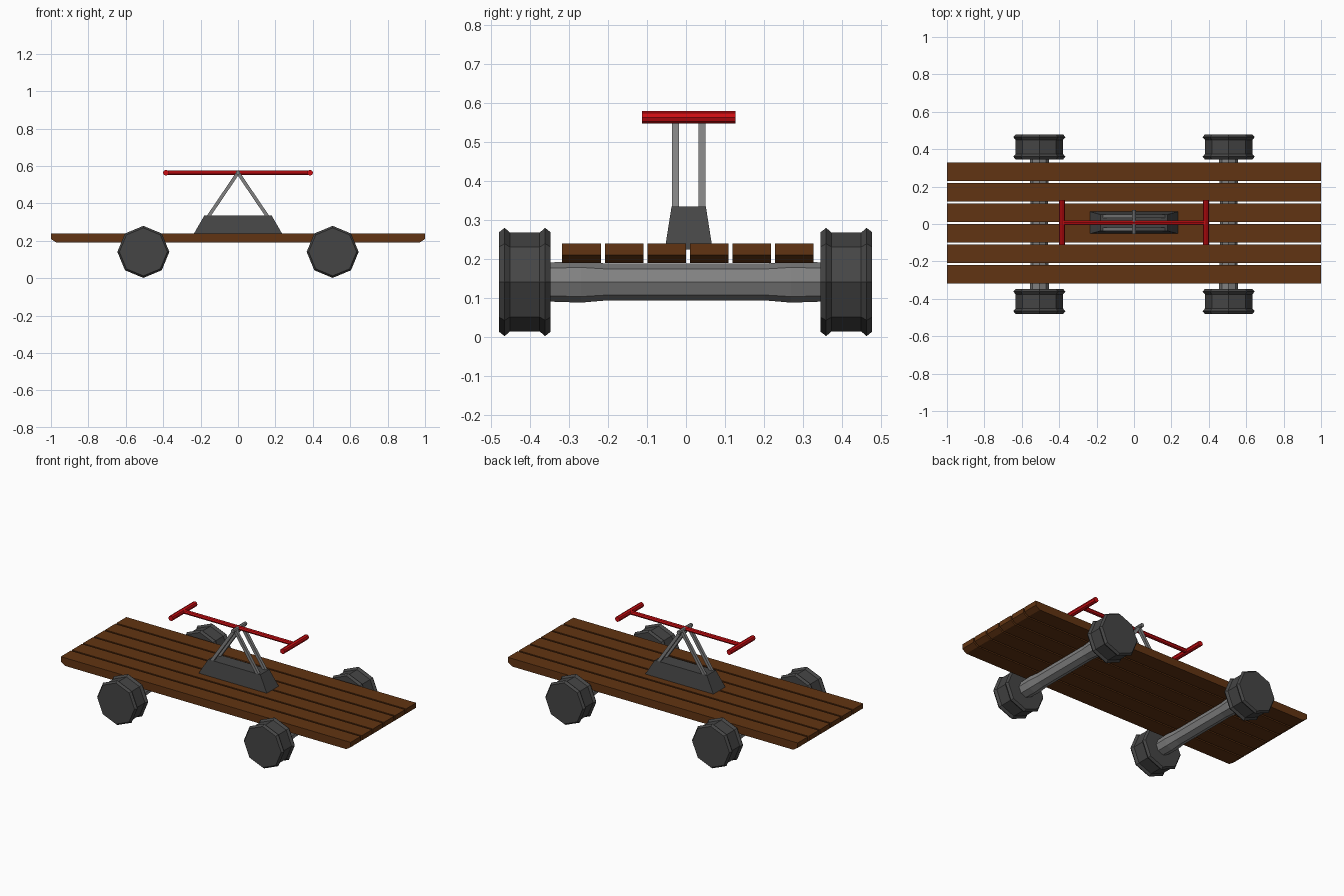
import bpy, bmesh, math
from mathutils import Vector

cube = bpy.data.objects.get("Cube")
if cube:
    bpy.data.objects.remove(cube, do_unlink=True)


def material(name, rgb):
    m = bpy.data.materials.new(name)
    m.use_nodes = True
    m.diffuse_color = (*rgb, 1)
    bsdf = next(n for n in m.node_tree.nodes if n.type == 'BSDF_PRINCIPLED')
    bsdf.inputs["Base Color"].default_value = (*rgb, 1)
    return m


WOOD = material("brown wood", (0.12, 0.034, 0.006))
DARK = material("dark iron", (0.06, 0.06, 0.06))
STEEL = material("grey steel", (0.22, 0.22, 0.22))
RED = material("red paint", (0.6, 0.004, 0.006))
MID_Y = 0.007


def loft(name, rings, mat):
    """Skin a closed solid through matching rings of points."""
    bm = bmesh.new()
    loops = [[bm.verts.new(p) for p in ring] for ring in rings]
    for a, b in zip(loops, loops[1:]):
        for i in range(len(a)):
            j = (i + 1) % len(a)
            bm.faces.new((a[i], a[j], b[j], b[i]))
    bm.faces.new(loops[0])
    bm.faces.new(loops[-1])
    bmesh.ops.recalc_face_normals(bm, faces=bm.faces)
    mesh = bpy.data.meshes.new(name)
    bm.to_mesh(mesh)
    bm.free()
    mesh.materials.append(mat)
    ob = bpy.data.objects.new(name, mesh)
    bpy.context.collection.objects.link(ob)
    return ob


def turned(name, x, z, profile, mat, sides=8):
    """Solid turned about a y axis; profile holds (y, radius)."""
    angles = [math.tau * i / sides for i in range(sides)]
    return loft(name, [[(x + r * math.sin(a), y, z + r * math.cos(a)) for a in angles]
                       for y, r in profile], mat)


def rod(name, start, end, radius, mat, sides=8, turn=0.0):
    """Straight bar with a regular cross-section."""
    start, end = Vector(start), Vector(end)
    along = (end - start).normalized()
    u = Vector((0, 1, 0)) if abs(along.y) < 0.9 else Vector((1, 0, 0))
    v = along.cross(u)
    ring = [radius * (math.cos(a) * u + math.sin(a) * v)
            for a in (math.tau * i / sides + turn for i in range(sides))]
    return loft(name, [[c + p for p in ring] for c in (start, end)], mat)


# Deck planks, undercut at both ends
side = [(-1, 0.24), (1, 0.24), (1, 0.21), (0.97, 0.19), (-0.97, 0.19), (-1, 0.21)]
for i in range(6):
    y = 0.005 + (i - 2.5) * 0.1094
    loft(f"deck_plank_{i + 1}", [[(x, y + d, z) for x, z in side] for d in (-0.0495, 0.0495)], WOOD)

# Axles and flanged wheels
AXLE_Z = 0.141
half_axle = [(0.36, 0.05), (0.27, 0.053), (0.2, 0.047)]
axle_profile = [(-y, r) for y, r in half_axle] + [(y, r) for y, r in reversed(half_axle)]
wheel_profile = [(-0.066, 0.128), (-0.052, 0.139), (-0.038, 0.127),
                 (0.038, 0.127), (0.052, 0.139), (0.066, 0.128)]
for end, x in (("right", -0.506), ("left", 0.506)):
    turned(f"{end}_axle", x, AXLE_Z, axle_profile, STEEL)
    for place, y in (("front", -0.414), ("back", 0.412)):
        turned(f"{end}_{place}_wheel", x, AXLE_Z, [(y + d, r) for d, r in wheel_profile], DARK)


# Tapered pump base
def rectangle(hx, hy, z):
    return [(sx * hx, MID_Y + sy * hy, z) for sx, sy in ((-1, -1), (1, -1), (1, 1), (-1, 1))]


loft("pump_base", [rectangle(0.24, 0.061, 0.225), rectangle(0.235, 0.059, 0.24),
                   rectangle(0.18, 0.044, 0.335)], DARK)

# A-frame struts and pivot
PIVOT_Z = 0.564
for place, dy in (("front", -0.034), ("back", 0.034)):
    for end, s in (("right", -1), ("left", 1)):
        rod(f"{place}_{end}_strut", (s * 0.165, MID_Y + dy, 0.32), (0, MID_Y + dy, PIVOT_Z),
            0.013, STEEL, 4, math.pi / 4)
rod("pivot_pin", (0, MID_Y - 0.06, PIVOT_Z), (0, MID_Y + 0.068, PIVOT_Z), 0.012, STEEL)

# Rocking beam with cross handles
rod("rocking_beam", (-0.385, MID_Y, PIVOT_Z), (0.385, MID_Y, PIVOT_Z), 0.013, RED)
for end, s in (("right", -1), ("left", 1)):
    rod(f"{end}_handle", (s * 0.385, MID_Y - 0.12, PIVOT_Z), (s * 0.385, MID_Y + 0.12, PIVOT_Z),
        0.016, RED)
